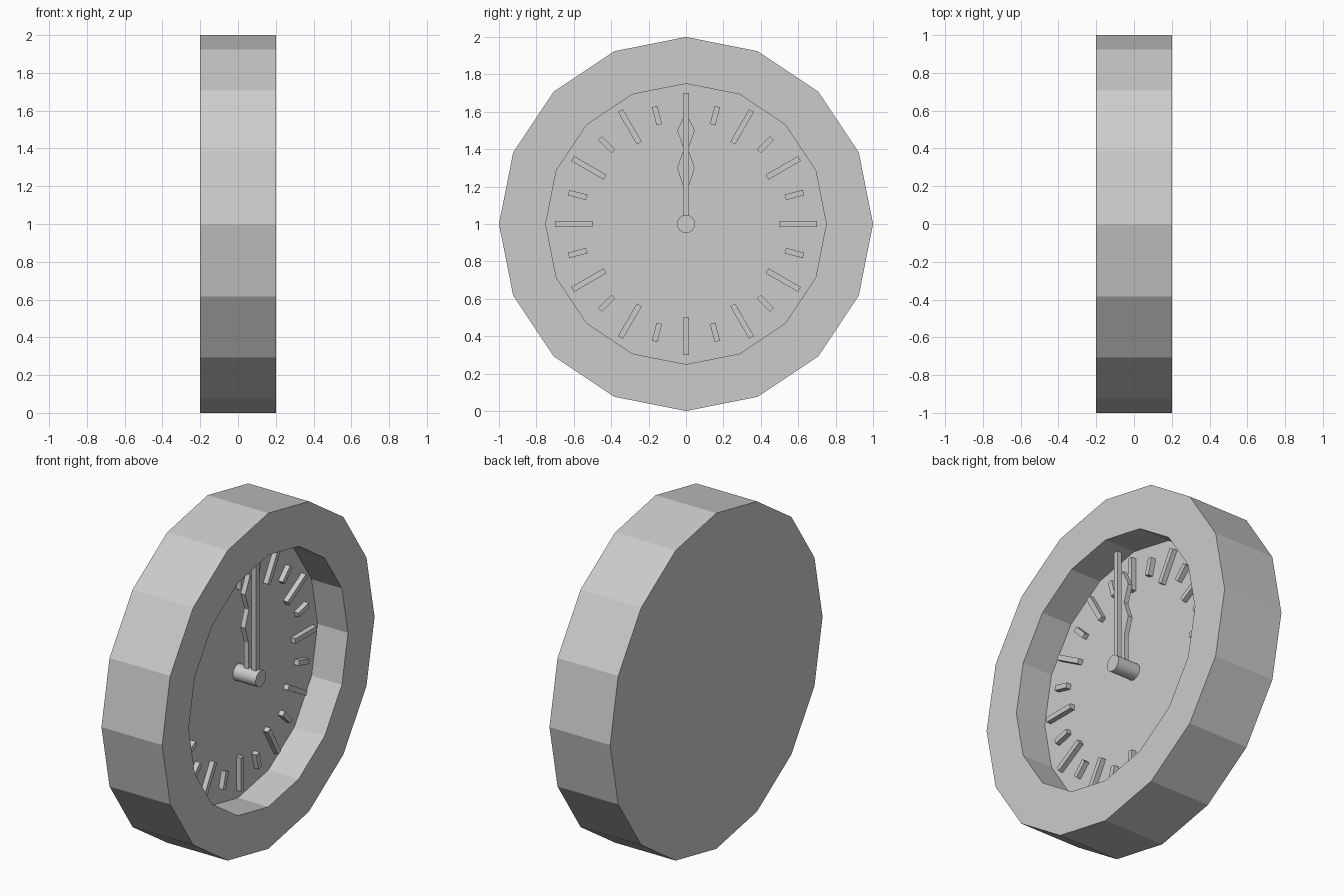
import bpy
import bmesh
from math import sin, cos, pi, radians

cube = bpy.data.objects.get("Cube")
if cube:
    bpy.data.objects.remove(cube, do_unlink=True)

grey = bpy.data.materials.new("light grey")
grey.use_nodes = True
colour = (0.6, 0.6, 0.6, 1)
grey.diffuse_color = colour
grey.node_tree.nodes["Principled BSDF"].inputs["Base Color"].default_value = colour

CENTRE = 1.0  # height of the dial centre


def finish(name, bm):
    bmesh.ops.recalc_face_normals(bm, faces=bm.faces)
    mesh = bpy.data.meshes.new(name)
    bm.to_mesh(mesh)
    bm.free()
    mesh.materials.append(grey)
    obj = bpy.data.objects.new(name, mesh)
    bpy.context.collection.objects.link(obj)
    return obj


def turned(name, profile, sides):
    """Closed solid around the x axis from (x, radius) rings, capped at both ends."""
    bm = bmesh.new()
    rings = [[bm.verts.new((x, r * sin(2 * pi * i / sides), CENTRE + r * cos(2 * pi * i / sides)))
              for i in range(sides)] for x, r in profile]
    for a, b in zip(rings, rings[1:]):
        for i in range(sides):
            j = (i + 1) % sides
            bm.faces.new((a[i], a[j], b[j], b[i]))
    bm.faces.new(rings[0])
    bm.faces.new(rings[-1])
    return finish(name, bm)


def plate(name, outline, x0, x1, angle=0):
    """Extrude an outline of (sideways, outwards) points from x0 to x1, turned round the dial."""
    bm = bmesh.new()
    s, c = sin(angle), cos(angle)
    verts = [bm.verts.new((x0, u * c + v * s, CENTRE + v * c - u * s)) for u, v in outline]
    face = bm.faces.new(verts)
    new = bmesh.ops.extrude_face_region(bm, geom=[face])["geom"]
    bmesh.ops.translate(bm, vec=(x1 - x0, 0, 0),
                        verts=[g for g in new if isinstance(g, bmesh.types.BMVert)])
    return finish(name, bm)


def bar(inner, outer, half=0.015):
    return [(-half, inner), (half, inner), (half, outer), (-half, outer)]


# Case with wide rim and recessed dial
turned("clock_case", [(-0.2, 1), (0.2, 1), (0.2, 0.75), (0, 0.75)], 16)

# Centre hub
turned("hub", [(0, 0.048), (0.15, 0.048)], 32)

# Long hour markers alternating with short half-hour markers
for k in range(24):
    is_hour = k % 2 == 0
    name = "hour_marker" if is_hour else "half_hour_marker"
    plate(name, bar(0.5, 0.7) if is_hour else bar(0.55, 0.65), 0, 0.03, radians(15 * k))

# Minute hand
plate("minute_hand", bar(0, 0.7), 0.1, 0.13)

# Hour hand with two diamond swellings
side = [(0.015, 0), (0.015, 0.2), (0.047, 0.3), (0.012, 0.4), (0.047, 0.5)]
plate("hour_hand", side + [(0, 0.6)] + [(-u, v) for u, v in reversed(side)], 0.05, 0.08)
